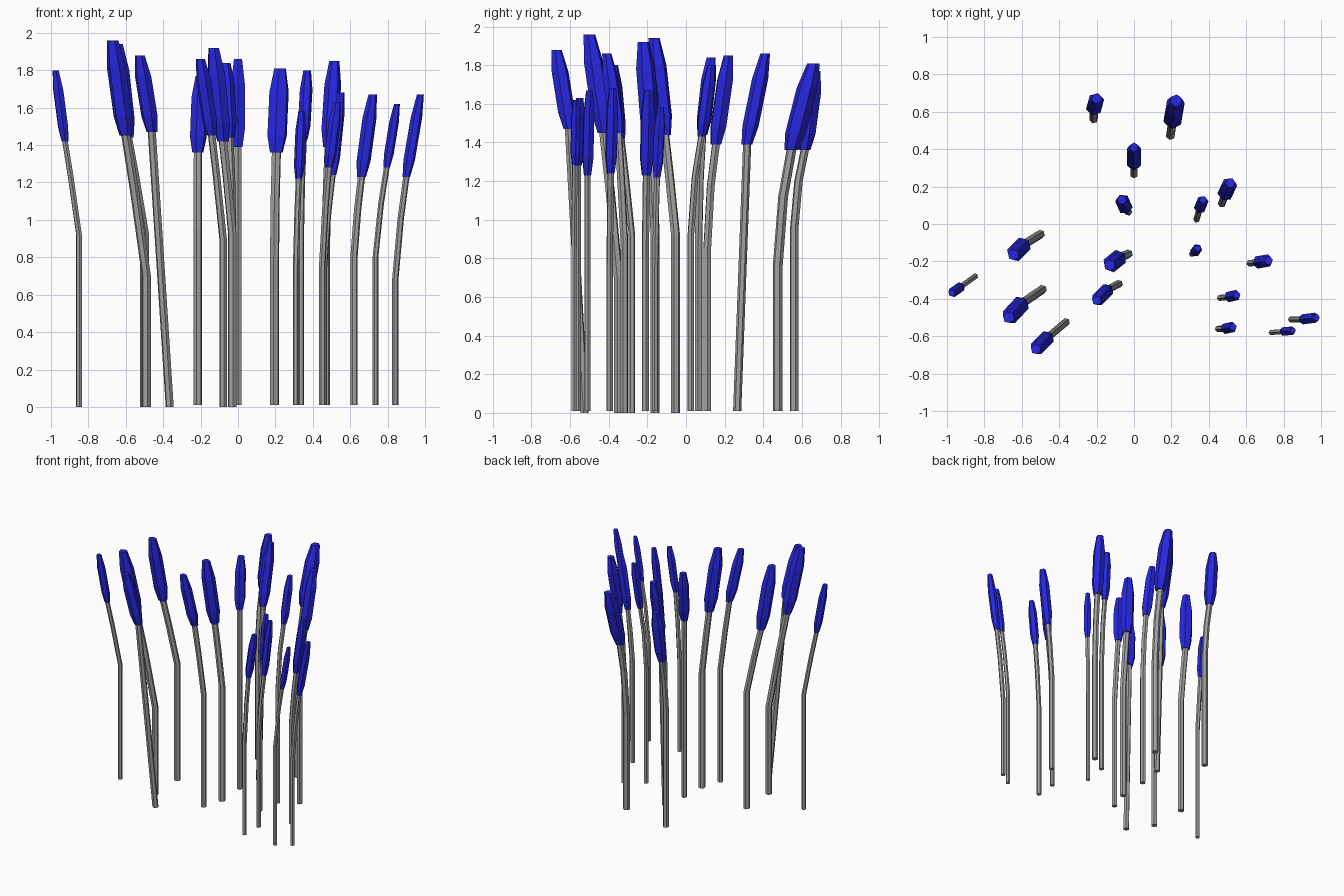
import bpy, bmesh, math
from mathutils import Vector

cube = bpy.data.objects.get("Cube")
if cube:
    bpy.data.objects.remove(cube, do_unlink=True)

SIDES = 6


def flat_colour(name, rgb):
    mat = bpy.data.materials.new(name)
    mat.use_nodes = True
    colour = (*rgb, 1.0)
    mat.diffuse_color = colour
    shader = mat.node_tree.nodes["Principled BSDF"]
    shader.inputs["Base Color"].default_value = colour
    return mat


GREY = flat_colour("stem grey", (0.36, 0.36, 0.36))
BLUE = flat_colour("head blue", (0.02, 0.02, 0.75))


def tube(name, path, radii, mat, turn):
    """Skin level six-sided rings along a path and cap both ends."""
    bm = bmesh.new()
    rings = []
    for centre, radius in zip(path, radii):
        ring = []
        for i in range(SIDES):
            angle = turn + math.tau * i / SIDES
            offset = Vector((math.cos(angle), math.sin(angle), 0)) * radius
            ring.append(bm.verts.new(centre + offset))
        rings.append(ring)
    for low, high in zip(rings, rings[1:]):
        for i in range(SIDES):
            j = (i + 1) % SIDES
            bm.faces.new((low[i], low[j], high[j], high[i]))
    bm.faces.new(reversed(rings[0]))
    bm.faces.new(rings[-1])
    mesh = bpy.data.meshes.new(name)
    bm.to_mesh(mesh)
    bm.free()
    mesh.materials.append(mat)
    obj = bpy.data.objects.new(name, mesh)
    bpy.context.collection.objects.link(obj)
    return obj


def reed(name, foot, knee_height, neck, tip, radius, ground, bow):
    """A thin bent stem carrying a thick tapered seed head."""
    foot = Vector((*foot, ground))
    neck, tip = Vector(neck), Vector(tip)
    lean = tip - neck
    turn = math.atan2(lean.y, lean.x)

    # Stem: upright to the knee, then bowing over towards the head
    path = [foot]
    if knee_height:
        knee = Vector((foot.x, foot.y, knee_height))
        bend = knee.lerp(neck, bow)
        bend.z = knee.lerp(neck, 0.6).z
        path += [knee, bend]
    path.append(neck + lean * 0.02)
    thin = 0.006 + 0.36 * radius
    tube(name + "_stem", path, [thin] * len(path), GREY, turn)

    # Head: narrow neck, full middle, blunt tip
    profile = [(0, 0.66), (0.2, 1), (0.72, 1), (1, 0.6)]
    tube(name + "_head", [neck + lean * t for t, _ in profile],
         [radius * r for _, r in profile], BLUE, turn)


# Foot, knee height, neck, tip, head radius
TALL = [
    ((-.85, -.28), .92, (-.925, -.335, 1.42), (-.975, -.37, 1.8), .03),
    ((-.5, -.055), .93, (-.59, -.11, 1.44), (-.645, -.165, 1.94), .05),
    ((-.49, -.35), .7, (-.6, -.425, 1.45), (-.67, -.5, 1.96), .052),
    ((-.365, -.525), 0, (-.46, -.605, 1.47), (-.525, -.67, 1.88), .045),
    ((-.03, -.16), .92, (-.08, -.18, 1.42), (-.13, -.22, 1.92), .05),
    ((-.08, -.32), .9, (-.14, -.35, 1.45), (-.2, -.41, 1.86), .041),
]
MIDDLE = [
    ((-.03, .065), .9, (-.045, .085, 1.44), (-.065, .13, 1.84), .042),
    ((0, .265), 0, (0, .315, 1.39), (0, .41, 1.86), .042),
    ((.195, .475), .76, (.205, .545, 1.36), (.225, .66, 1.81), .055),
    ((-.215, .56), .95, (-.215, .615, 1.36), (-.2, .67, 1.77), .046),
    ((.335, .025), .92, (.35, .08, 1.43), (.37, .13, 1.8), .034),
    ((.47, .11), .85, (.485, .155, 1.39), (.515, .22, 1.85), .045),
]
SHORT = [
    ((.31, -.16), .75, (.325, -.15, 1.22), (.34, -.13, 1.58), .029),
    ((.62, -.21), .8, (.66, -.205, 1.23), (.72, -.195, 1.67), .038),
    ((.46, -.395), .75, (.505, -.39, 1.24), (.55, -.38, 1.68), .032),
    ((.45, -.56), .75, (.485, -.56, 1.28), (.53, -.55, 1.63), .032),
    ((.735, -.58), .8, (.795, -.575, 1.28), (.85, -.57, 1.62), .026),
    ((.84, -.51), .67, (.9, -.51, 1.23), (.975, -.5, 1.67), .031),
]

for clump, reeds, ground, bow in (("tall_reed", TALL, 0, 0.57),
                                  ("middle_reed", MIDDLE, 0.01, 0.4),
                                  ("short_reed", SHORT, 0.01, 0.5)):
    for number, parts in enumerate(reeds, 1):
        reed(f"{clump}_{number}", *parts, ground, bow)
